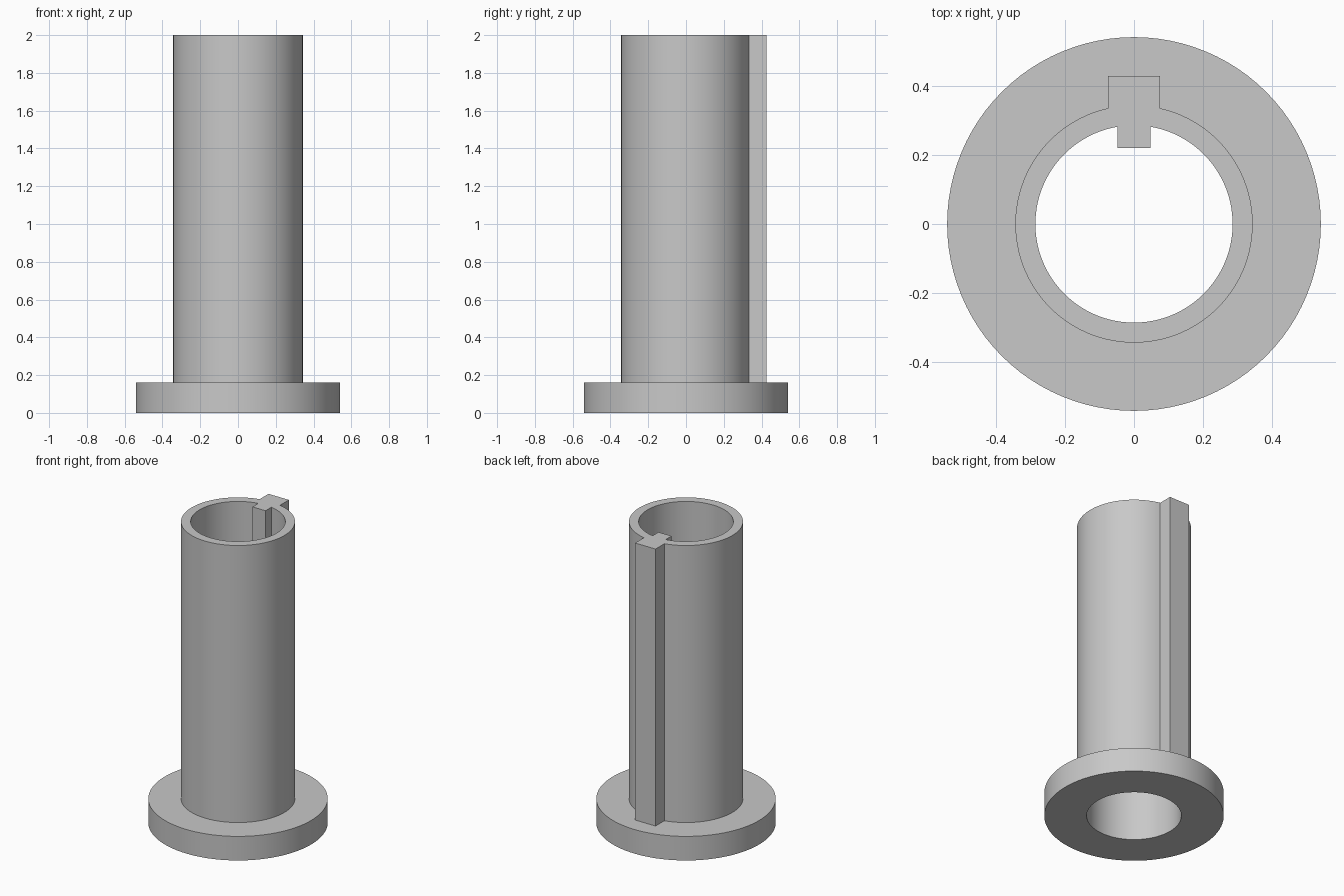
import bpy, bmesh
from math import sin, cos, asin, pi, radians

cube = bpy.data.objects.get("Cube")
if cube:
    bpy.data.objects.remove(cube, do_unlink=True)

FLANGE_R, TUBE_R, BORE_R = 0.54, 0.343, 0.285
FLANGE_Z, TOP_Z = 0.16, 2.0
RIB_HALF, RIB_Y = 0.075, 0.427      # outer rib on the back
KEY_HALF, KEY_Y = 0.048, 0.22       # key inside the bore

grey = bpy.data.materials.new("Plain grey")
grey.use_nodes = True
colour = (0.58, 0.58, 0.58, 1)
grey.diffuse_color = colour
grey.node_tree.nodes["Principled BSDF"].inputs["Base Color"].default_value = colour

bm = bmesh.new()


def arc(r, start, end, n):
    """Points along an arc; angles are measured from +y towards -x."""
    steps = [start + (end - start) * i / n for i in range(n + 1)]
    return [(-r * sin(a), r * cos(a)) for a in steps]


def notched(r, half, y):
    """Circle broken at the back by a square step reaching y."""
    a = asin(half / r)
    return arc(r, a, 2 * pi - a, 96) + [(half, y), (-half, y)]


def ring(points, z):
    return [bm.verts.new((x, y, z)) for x, y in points]


def wall(low, high):
    n = len(low)
    for i in range(n):
        j = (i + 1) % n
        bm.faces.new((low[i], low[j], high[j], high[i]))


def cap(*loops):
    """Fill the flat area between two loops."""
    edges = []
    for loop in loops:
        for i, v in enumerate(loop):
            w = loop[(i + 1) % len(loop)]
            edges.append(bm.edges.get((v, w)) or bm.edges.new((v, w)))
    bmesh.ops.triangle_fill(bm, use_beauty=True, use_dissolve=False, edges=edges)


# Flange rim
rim = arc(FLANGE_R, 0, 2 * pi, 96)[:-1]
rim_low, rim_high = ring(rim, 0), ring(rim, FLANGE_Z)
wall(rim_low, rim_high)

# Tube outside with its rib
outside = notched(TUBE_R, RIB_HALF, RIB_Y)
out_low, out_high = ring(outside, FLANGE_Z), ring(outside, TOP_Z)
wall(out_low, out_high)

# Tube inside with its key
inside = notched(BORE_R, KEY_HALF, KEY_Y)
in_low, in_high = ring(inside, FLANGE_Z), ring(inside, TOP_Z)
wall(in_low, in_high)

# Round bore through the flange, below the key
a = asin(KEY_HALF / BORE_R)
gap = arc(BORE_R, -a, a, 6)[1:-1]
gap_verts = ring(gap, FLANGE_Z)
bore_high = in_low[:-2] + gap_verts
bore_low = ring(inside[:-2] + gap, 0)
wall(bore_low, bore_high)
bm.faces.new([in_low[-3]] + gap_verts + [in_low[0], in_low[-1], in_low[-2]])

# Flat faces
cap(rim_low, bore_low)
cap(rim_high, out_low)
cap(out_high, in_high)

bmesh.ops.recalc_face_normals(bm, faces=bm.faces[:])
mesh = bpy.data.meshes.new("flanged_keyed_sleeve")
bm.to_mesh(mesh)
bm.free()
mesh.materials.append(grey)
sleeve = bpy.data.objects.new("flanged_keyed_sleeve", mesh)
bpy.context.collection.objects.link(sleeve)

bpy.ops.object.select_all(action="DESELECT")
sleeve.select_set(True)
bpy.context.view_layer.objects.active = sleeve
bpy.ops.object.shade_smooth_by_angle(angle=radians(30))
